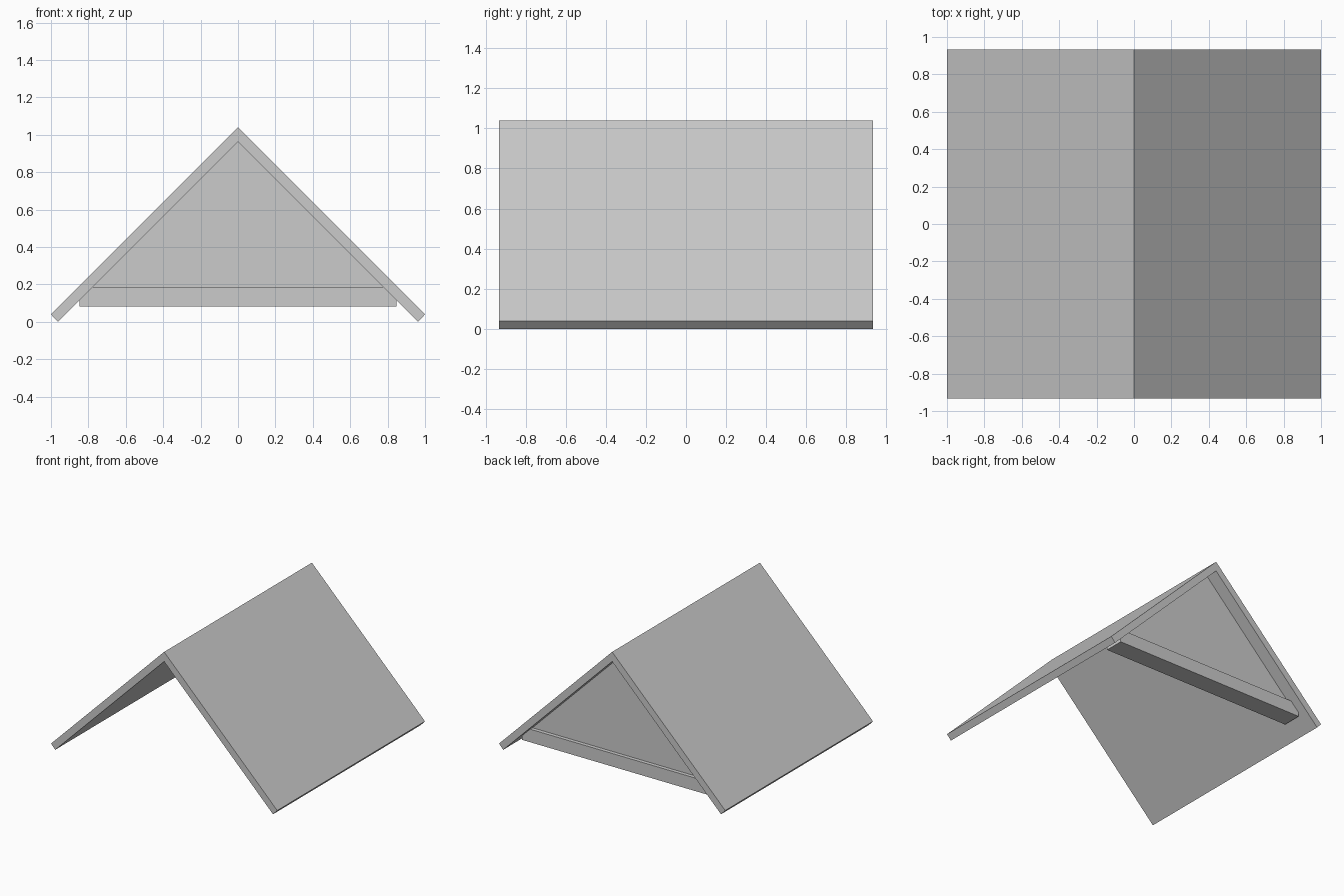
import bpy
import bmesh

cube = bpy.data.objects.get("Cube")
if cube:
    bpy.data.objects.remove(cube, do_unlink=True)

grey = bpy.data.materials.new("plain grey")
grey.use_nodes = True
colour = (0.6, 0.6, 0.6, 1.0)
grey.diffuse_color = colour
grey.node_tree.nodes["Principled BSDF"].inputs["Base Color"].default_value = colour


def extrude_profile(name, profile, y_front, y_back):
    """Extrude an x-z outline along y into a solid part."""
    bm = bmesh.new()
    face = bm.faces.new([bm.verts.new((x, y_front, z)) for x, z in profile])
    grown = bmesh.ops.extrude_face_region(bm, geom=[face])["geom"]
    verts = [v for v in grown if isinstance(v, bmesh.types.BMVert)]
    bmesh.ops.translate(bm, verts=verts, vec=(0, y_back - y_front, 0))
    bmesh.ops.recalc_face_normals(bm, faces=bm.faces)
    mesh = bpy.data.meshes.new(name)
    bm.to_mesh(mesh)
    bm.free()
    mesh.materials.append(grey)
    obj = bpy.data.objects.new(name, mesh)
    bpy.context.collection.objects.link(obj)
    return obj


RIDGE, INNER, HALF_DEPTH = 1.04, 0.963, 0.933
BEAM_BOTTOM, BEAM_TOP, BEAM_HALF = 0.083, 0.187, 0.848

# Roof: two slopes meeting at the ridge, with eaves cut square
extrude_profile("roof", [(0, RIDGE), (1, RIDGE - 1), (INNER, 0), (0, INNER),
                         (-INNER, 0), (-1, RIDGE - 1)], -HALF_DEPTH, HALF_DEPTH)

# Gable wall, set in from the back edge and resting on the beam
wall_half = INNER - BEAM_TOP
extrude_profile("gable_wall", [(-wall_half, BEAM_TOP), (wall_half, BEAM_TOP),
                               (0, INNER)], 0.735, 0.83)

# Tie beam, its ends tucked into the slopes
extrude_profile("tie_beam", [(-BEAM_HALF, BEAM_BOTTOM), (BEAM_HALF, BEAM_BOTTOM),
                             (BEAM_HALF, BEAM_TOP), (-BEAM_HALF, BEAM_TOP)], 0.705, 0.86)
